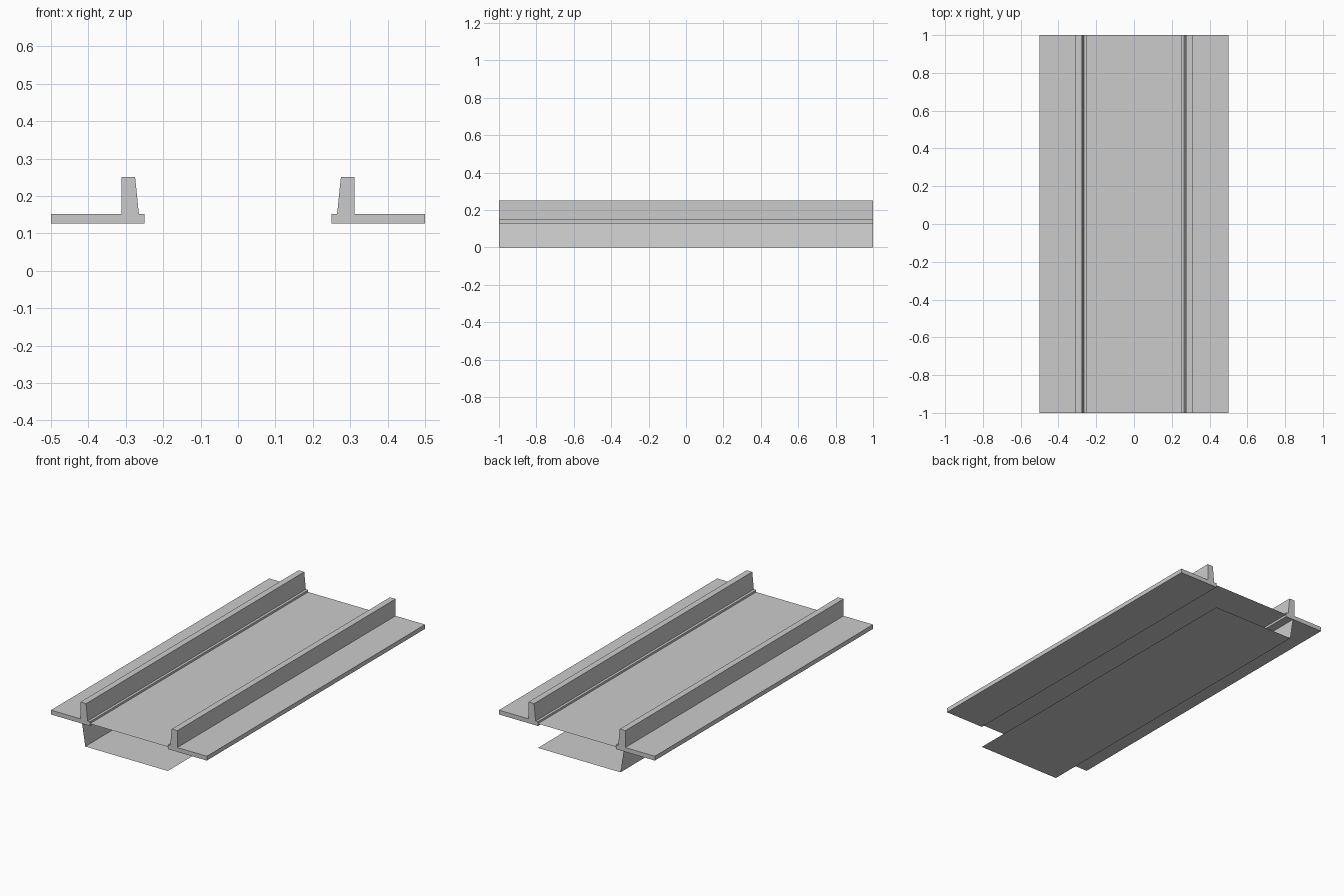
import bpy
import bmesh

cube = bpy.data.objects.get("Cube")
if cube:
    bpy.data.objects.remove(cube, do_unlink=True)

HALF_LENGTH = 1.0

grey = bpy.data.materials.new("light_grey")
grey.use_nodes = True
grey.diffuse_color = (0.6, 0.6, 0.6, 1)
grey.node_tree.nodes["Principled BSDF"].inputs["Base Color"].default_value = (0.6, 0.6, 0.6, 1)


def extrude_section(name, section, closed=True):
    """Sweep an (x, z) section along the full length; open sections make sheets."""
    bm = bmesh.new()
    front = [bm.verts.new((x, -HALF_LENGTH, z)) for x, z in section]
    back = [bm.verts.new((x, HALF_LENGTH, z)) for x, z in section]
    count = len(section)
    for i in range(count if closed else count - 1):
        j = (i + 1) % count
        bm.faces.new((front[i], front[j], back[j], back[i]))
    if closed:
        bm.faces.new(front)
        bm.faces.new(back[::-1])
        bmesh.ops.recalc_face_normals(bm, faces=bm.faces)
    mesh = bpy.data.meshes.new(name)
    bm.to_mesh(mesh)
    bm.free()
    mesh.materials.append(grey)
    obj = bpy.data.objects.new(name, mesh)
    bpy.context.collection.objects.link(obj)
    return obj


# Side flange with an upright curb, the same on both sides
curb_section = [(0.25, 0.127), (0.5, 0.127), (0.5, 0.152), (0.311, 0.152),
                (0.311, 0.25), (0.275, 0.25), (0.265, 0.152), (0.25, 0.152)]
for side, sign in (("left", 1), ("right", -1)):
    extrude_section(side + "_curb", [(sign * x, z) for x, z in curb_section])

# Thin deck sheet between the curbs
extrude_section("deck", [(-0.25, 0.14), (0.25, 0.14)], closed=False)

# Lower sheet: floor with one leaning wall on the right side
extrude_section("lower_tray", [(-0.3, 0.127), (-0.28, 0), (0.25, 0)], closed=False)
